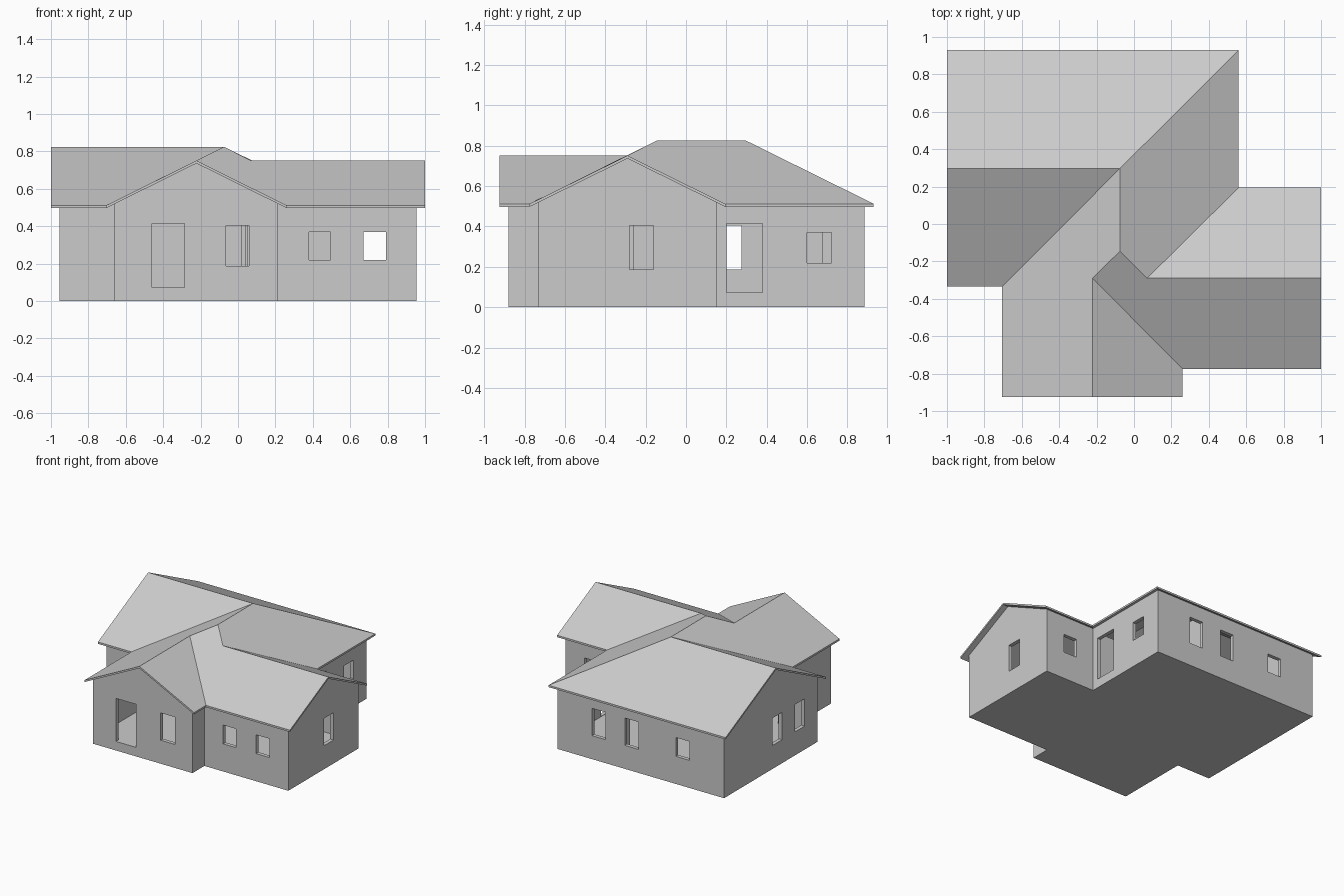
import bpy, bmesh
from mathutils import Vector

if "Cube" in bpy.data.objects:
    bpy.data.objects.remove(bpy.data.objects["Cube"])


def extruded(name, verts, faces, dz):
    """Solid made by pulling a surface vertically by dz."""
    bm = bmesh.new()
    vs = [bm.verts.new(v) for v in verts]
    fs = [bm.faces.new([vs[i] for i in f]) for f in faces]
    new = bmesh.ops.extrude_face_region(bm, geom=fs, use_keep_orig=True)["geom"]
    moved = [g for g in new if isinstance(g, bmesh.types.BMVert)]
    bmesh.ops.translate(bm, verts=moved, vec=Vector((0, 0, dz)))
    bmesh.ops.recalc_face_normals(bm, faces=bm.faces)
    return finish(name, bm)


def finish(name, bm):
    me = bpy.data.meshes.new(name)
    bm.to_mesh(me)
    bm.free()
    ob = bpy.data.objects.new(name, me)
    bpy.context.collection.objects.link(ob)
    return ob


def boxes(name, spans):
    """One mesh of axis-aligned boxes given as x0, x1, y0, y1, z0, z1."""
    bm = bmesh.new()
    for x0, x1, y0, y1, z0, z1 in spans:
        vs = bmesh.ops.create_cube(bm, size=1)["verts"]
        bmesh.ops.scale(bm, verts=vs, vec=(x1 - x0, y1 - y0, z1 - z0))
        bmesh.ops.translate(bm, verts=vs, vec=((x0 + x1) / 2, (y0 + y1) / 2, (z0 + z1) / 2))
    return finish(name, bm)


def boolean(ob, cutter, op):
    m = ob.modifiers.new(op, 'BOOLEAN')
    m.operation, m.object, m.solver = op, cutter, 'EXACT'
    bpy.context.view_layer.objects.active = ob
    bpy.ops.object.modifier_apply(modifier=m.name)
    bpy.data.objects.remove(cutter)


def plan(inset):
    """Roof outline moved inwards (counter-clockwise)."""
    i = inset
    return [(-1 + i, .93 - i), (-1 + i, -.335 + i), (-.705 + i, -.335 + i), (-.705 + i, -.925 + i),
            (.26 - i, -.925 + i), (.26 - i, -.775 + i), (1 - i, -.775 + i), (1 - i, .195 - i),
            (.56 - i, .195 - i), (.56 - i, .93 - i)]


# roof surface: eave outline 0-9, then ridge, hip and valley points
EAVE, LOW, HIGH, THICK = .512, .751, .825, .015
roof_pts = [(x, y, EAVE) for x, y in plan(0)] + [
    (-1, .297, HIGH), (-.075, .297, HIGH), (-.075, -.145, HIGH),
    (-.222, -.29, LOW), (-.222, -.925, LOW), (.07, -.29, LOW), (1, -.29, LOW)]
roof_faces = [(0, 10, 11, 9), (10, 1, 2, 11), (2, 3, 14, 13, 12, 11), (14, 4, 5, 13),
              (13, 5, 6, 16, 15, 12), (15, 16, 7, 8), (11, 12, 15, 8, 9)]
extruded("roof", roof_pts, roof_faces, -THICK)

# walls with floor slab, hollowed out
T, FLOOR = .03, .07
ring = [tuple(range(10))]
walls = extruded("walls", [(x, y, 0) for x, y in plan(.045)], ring, 1)
inner = extruded("inner_cutter", [(x, y, FLOOR) for x, y in plan(.045 + T)], ring, 1.2)
boolean(walls, inner, 'DIFFERENCE')

# doors and windows: start, end, wall position, sill, head
DOOR, TALL, SHORT = (.072, .415), (.187, .405), (.22, .37)
along_x = [(-.46, -.285, -.88, DOOR), (-.065, .06, -.88, TALL),
           (.38, .495, -.73, SHORT), (.67, .79, -.73, SHORT), (.67, .79, .15, SHORT),
           (.09, .21, .885, TALL), (-.2, -.08, .885, TALL), (-.65, -.53, .885, SHORT)]
along_y = [(-.28, -.16, .955, TALL), (.2, .38, .515, DOOR), (.6, .72, .515, SHORT),
           (.155, .275, -.955, TALL), (-.13, -.01, -.955, TALL)]
holes = [(a, b, p - .05, p + .05, *z) for a, b, p, z in along_x]
holes += [(p - .05, p + .05, a, b, *z) for a, b, p, z in along_y]
boolean(walls, boxes("opening_cutter", holes), 'DIFFERENCE')

# trim the wall tops to the underside of the roof
under = extruded("roof_cutter", [(x, y, z - THICK) for x, y, z in roof_pts], roof_faces, -1.5)
boolean(walls, under, 'INTERSECT')

# interior partitions
boxes("partitions", [(.02, .04, .675, .856, FLOOR, .52), (.05, .487, .12, .15, FLOOR, .5)])
